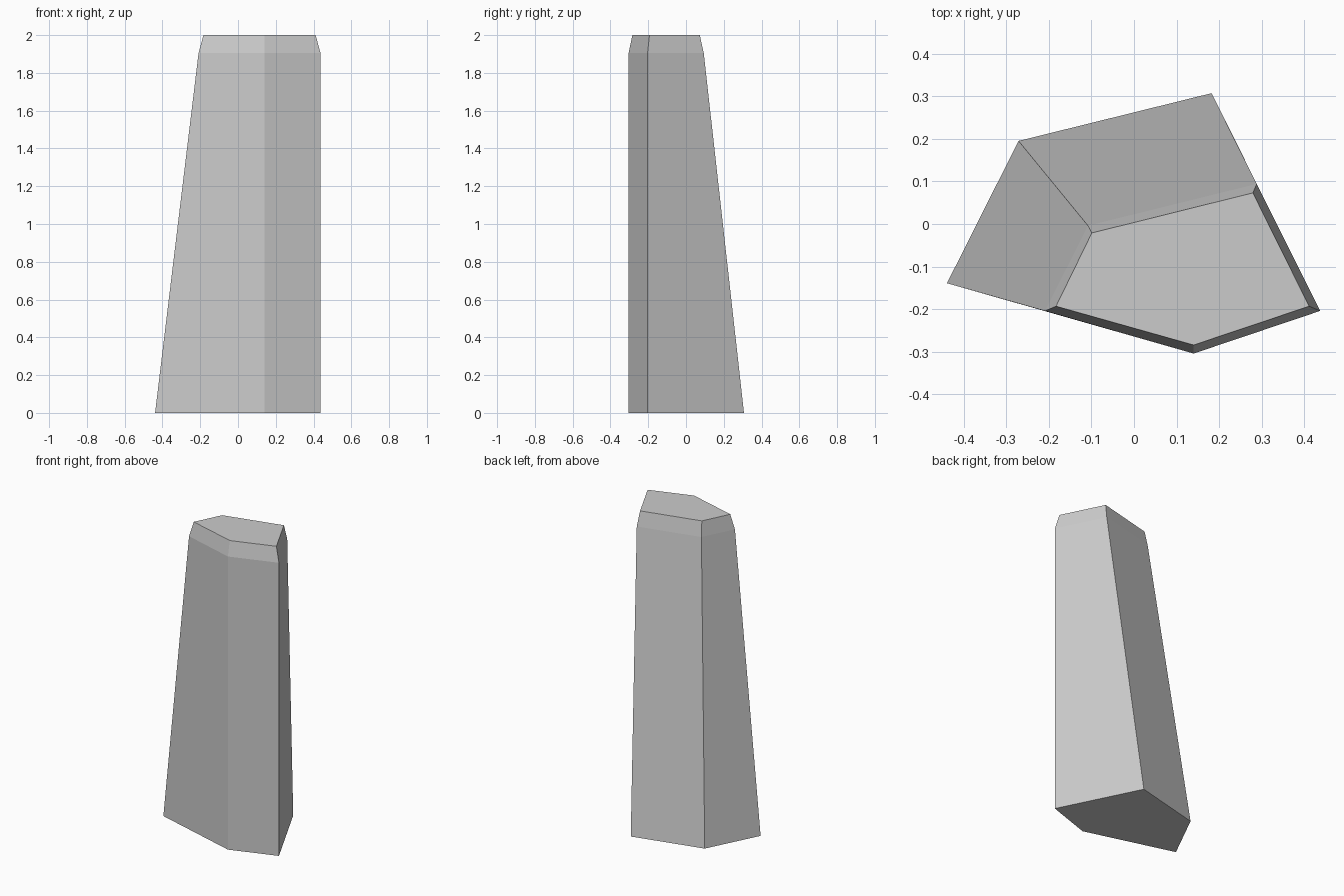
import bpy
import bmesh

if "Cube" in bpy.data.objects:
    bpy.data.objects.remove(bpy.data.objects["Cube"])

# Five-sided cross-sections (same corner order): base, shoulder and chamfered top
rings = [
    (0.0, [(-0.439, -0.139), (0.14, -0.304), (0.437, -0.204), (0.182, 0.307), (-0.271, 0.195)]),
    (1.904, [(-0.209, -0.204), (0.14, -0.304), (0.437, -0.204), (0.288, 0.094), (-0.108, -0.004)]),
    (2.0, [(-0.183, -0.193), (0.14, -0.284), (0.411, -0.193), (0.279, 0.073), (-0.099, -0.021)]),
]

# Loft the sections into a closed, flat-shaded stone pillar
bm = bmesh.new()
loops = [[bm.verts.new((x, y, z)) for x, y in pts] for z, pts in rings]
for low, high in zip(loops, loops[1:]):
    for i in range(5):
        j = (i + 1) % 5
        bm.faces.new((low[i], low[j], high[j], high[i]))
bm.faces.new(loops[0][::-1])
bm.faces.new(loops[-1])
bmesh.ops.recalc_face_normals(bm, faces=bm.faces)

mesh = bpy.data.meshes.new("stone_pillar")
bm.to_mesh(mesh)
bm.free()
bpy.context.collection.objects.link(bpy.data.objects.new("stone_pillar", mesh))
